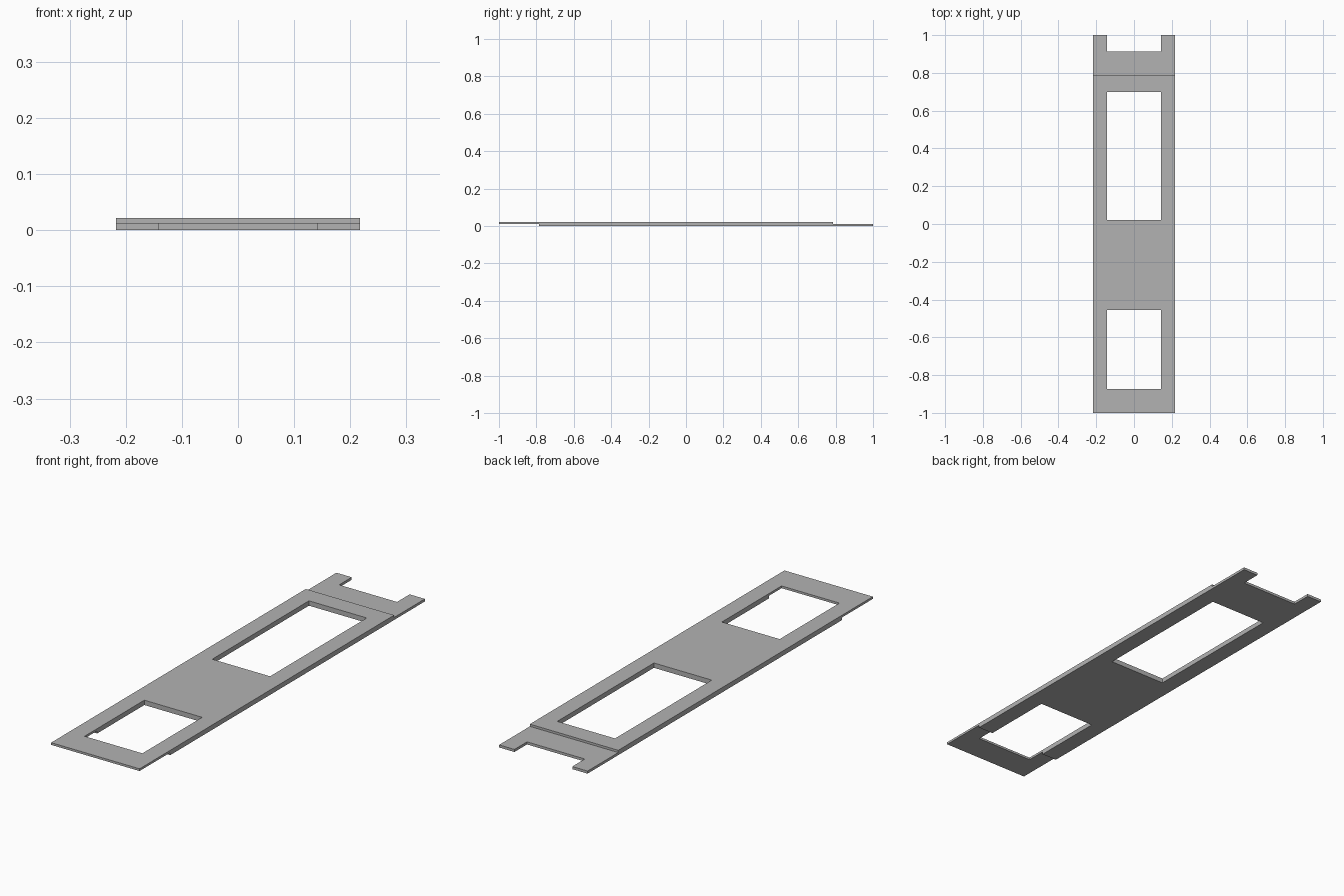
import bpy
import bmesh

cube = bpy.data.objects.get("Cube")
if cube:
    bpy.data.objects.remove(cube, do_unlink=True)

HALF_W, HOLE_W = 0.217, 0.142
STEP_Y, STEP_Z, TOP = 0.785, 0.0115, 0.0215

grey = bpy.data.materials.new("plain grey")
grey.use_nodes = True
grey.diffuse_color = (0.45, 0.45, 0.45, 1)
grey.node_tree.nodes["Principled BSDF"].inputs["Base Color"].default_value = grey.diffuse_color


def extrude_profile(name, profile, half_width):
    """Prism along x from a (y, z) profile."""
    bm = bmesh.new()
    face = bm.faces.new([bm.verts.new((-half_width, y, z)) for y, z in profile])
    grown = bmesh.ops.extrude_face_region(bm, geom=[face])["geom"]
    verts = [g for g in grown if isinstance(g, bmesh.types.BMVert)]
    bmesh.ops.translate(bm, verts=verts, vec=(2 * half_width, 0, 0))
    bmesh.ops.recalc_face_normals(bm, faces=bm.faces)
    mesh = bpy.data.meshes.new(name)
    bm.to_mesh(mesh)
    bm.free()
    mesh.materials.append(grey)
    obj = bpy.data.objects.new(name, mesh)
    bpy.context.collection.objects.link(obj)
    return obj


# Plate with half-lap steps: raised lip at the front, lowered lip at the back
plate = extrude_profile("lapped_plate", [
    (-STEP_Y, 0), (1, 0), (1, STEP_Z), (STEP_Y, STEP_Z),
    (STEP_Y, TOP), (-1, TOP), (-1, STEP_Z), (-STEP_Y, STEP_Z)], HALF_W)

# Front window, long rear window and open notch in the back edge
openings = {"front_window": (-0.873, -0.454),
            "rear_window": (0.022, 0.70),
            "back_notch": (0.912, 1.1)}
cutters = []
for name, (y0, y1) in openings.items():
    cutter = extrude_profile(name + "_cutter",
                             [(y0, -0.1), (y1, -0.1), (y1, 0.1), (y0, 0.1)], HOLE_W)
    cutter.hide_render = True
    cutters.append(cutter)
    cut = plate.modifiers.new(name, 'BOOLEAN')
    cut.operation = 'DIFFERENCE'
    cut.solver = 'EXACT'
    cut.object = cutter

# Bake the cuts and drop the helpers
bpy.context.view_layer.objects.active = plate
for cut in list(plate.modifiers):
    bpy.ops.object.modifier_apply(modifier=cut.name)
for cutter in cutters:
    bpy.data.objects.remove(cutter, do_unlink=True)
